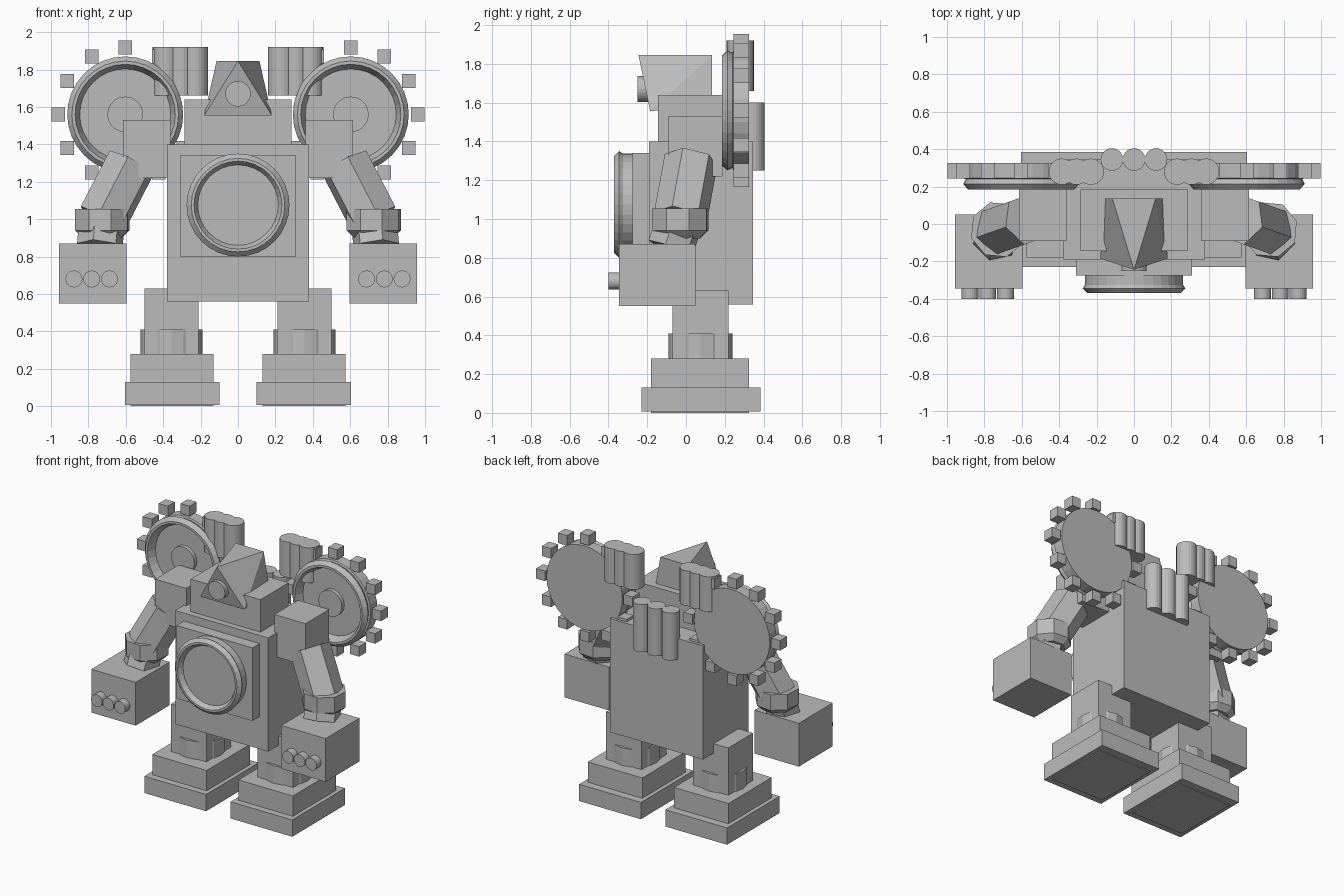
import bpy
import bmesh
import math
from mathutils import Vector, Matrix

if "Cube" in bpy.data.objects:
    bpy.data.objects.remove(bpy.data.objects["Cube"], do_unlink=True)

# Single flat material
grey = bpy.data.materials.new("plain_grey")
grey.use_nodes = True
GREY = (0.5, 0.5, 0.5, 1)
grey.diffuse_color = GREY
grey.node_tree.nodes["Principled BSDF"].inputs["Base Color"].default_value = GREY


def finish(name, bm):
    bmesh.ops.recalc_face_normals(bm, faces=bm.faces[:])
    mesh = bpy.data.meshes.new(name)
    bm.to_mesh(mesh)
    bm.free()
    mesh.materials.append(grey)
    obj = bpy.data.objects.new(name, mesh)
    bpy.context.collection.objects.link(obj)
    return obj


def add_box(bm, low, high):
    low, high = Vector(low), Vector(high)
    matrix = Matrix.Translation((low + high) / 2) @ Matrix.Diagonal((*(high - low), 1))
    bmesh.ops.create_cube(bm, size=1, matrix=matrix)


def box(name, low, high):
    bm = bmesh.new()
    add_box(bm, low, high)
    return finish(name, bm)


def rod(name, start, end, r1, r2=None, sides=24, twist=0.0):
    """Cylinder or cone running between two points."""
    start, end = Vector(start), Vector(end)
    axis = end - start
    matrix = (Matrix.Translation((start + end) / 2)
              @ axis.to_track_quat('Z', 'Y').to_matrix().to_4x4()
              @ Matrix.Rotation(twist, 4, 'Z'))
    bm = bmesh.new()
    bmesh.ops.create_cone(bm, cap_ends=True, segments=sides, radius1=r1,
                          radius2=r1 if r2 is None else r2,
                          depth=axis.length, matrix=matrix)
    return finish(name, bm)


def lathe(name, x, z, profile, sides=32):
    """Turn (radius, y) points around an axis parallel to y."""
    bm = bmesh.new()
    verts = [bm.verts.new((x + r, y, z)) for r, y in profile]
    edges = [bm.edges.new(pair) for pair in zip(verts, verts[1:])]
    bmesh.ops.spin(bm, geom=verts + edges, cent=(x, 0, z), axis=(0, 1, 0),
                   angle=math.tau, steps=sides)
    bmesh.ops.remove_doubles(bm, verts=bm.verts[:], dist=0.0005)
    return finish(name, bm)


# Torso
box("body", (-0.38, -0.19, 0.56), (0.38, 0.345, 1.40))
box("upper_chest", (-0.285, -0.145, 1.40), (0.285, 0.185, 1.64))
box("chest_plate", (-0.31, -0.275, 0.80), (0.31, -0.19, 1.34))
lathe("chest_dial", 0, 1.075, [
    (0, -0.335), (0.215, -0.335), (0.235, -0.37), (0.25, -0.37),
    (0.275, -0.345), (0.262, -0.325), (0.262, -0.275), (0, -0.275)])

# Wedge head: pointed front, broad back
bm = bmesh.new()
bm.verts.new((0, -0.245, 1.845))
for s in (-1, 1):
    for point in ((0.18, -0.185, 1.555), (0.115, 0.135, 1.845), (0.16, 0.135, 1.60)):
        bm.verts.new((s * point[0], point[1], point[2]))
bmesh.ops.convex_hull(bm, input=bm.verts[:])
finish("head", bm)
rod("eye", (0, -0.25, 1.67), (0, -0.16, 1.67), 0.068)

# Pipes on the back
for i in (-1, 0, 1):
    x = i * 0.118
    rod(f"back_pipe_{i + 2}", (x, 0.345, 1.25), (x, 0.345, 1.60), 0.06)

for s, side in ((1, "left"), (-1, "right")):
    # Leg and foot
    box(side + "_leg", (s * 0.21, -0.07, 0.28), (s * 0.50, 0.22, 0.63))
    rod(side + "_ankle", (s * 0.355, 0.075, 0.28), (s * 0.355, 0.075, 0.41), 0.165, sides=16)
    box(side + "_foot", (s * 0.13, -0.18, 0.13), (s * 0.575, 0.325, 0.28))
    box(side + "_sole", (s * 0.10, -0.23, 0.006), (s * 0.605, 0.385, 0.13))
    box(side + "_tread", (s * 0.13, -0.18, 0), (s * 0.575, 0.325, 0.006))

    # Arm
    box(side + "_shoulder", (s * 0.36, -0.09, 1.22), (s * 0.615, 0.187, 1.53))
    elbow = Vector((s * 0.725, -0.03, 1.0))
    rod(side + "_upper_arm", (s * 0.57, 0.025, 1.30), elbow, 0.14, sides=6)
    rod(side + "_elbow", elbow - Vector((0, 0, 0.06)), elbow + Vector((0, 0, 0.055)),
        0.152, sides=8, twist=0.3)
    rod(side + "_elbow_taper", elbow - Vector((0, 0, 0.10)), elbow - Vector((0, 0, 0.06)),
        0.11, 0.152, sides=8, twist=0.3)
    rod(side + "_forearm", elbow, (s * 0.74, -0.08, 0.85), 0.125, sides=6)

    # Fist with knuckles
    box(side + "_fist", (s * 0.595, -0.345, 0.55), (s * 0.958, 0.05, 0.87))
    for i in (-1, 0, 1):
        x = s * (0.782 + i * 0.095)
        rod(f"{side}_knuckle_{i + 2}", (x, -0.40, 0.68), (x, -0.34, 0.68), 0.045)

    # Shoulder wheel with hub, bevelled rim and block teeth
    cx, cz = s * 0.603, 1.56
    lathe(side + "_wheel", cx, cz, [
        (0, 0.215), (0.095, 0.215), (0.095, 0.245), (0.243, 0.245),
        (0.268, 0.185), (0.285, 0.185), (0.31, 0.215), (0.297, 0.24),
        (0.31, 0.245), (0.31, 0.325), (0, 0.325)])
    bm = bmesh.new()
    half = Vector((0.037, 0.041, 0.037))
    for i in range(12):
        a = i * math.tau / 12
        centre = Vector((cx + 0.358 * math.cos(a), 0.285, cz + 0.358 * math.sin(a)))
        add_box(bm, centre - half, centre + half)
    finish(side + "_wheel_teeth", bm)

    # Exhaust pipes above the wheel
    for i in range(3):
        x = s * (0.23 + i * 0.078)
        rod(f"{side}_exhaust_{i + 1}", (x, 0.28, 1.66), (x, 0.28, 1.92), 0.07)
